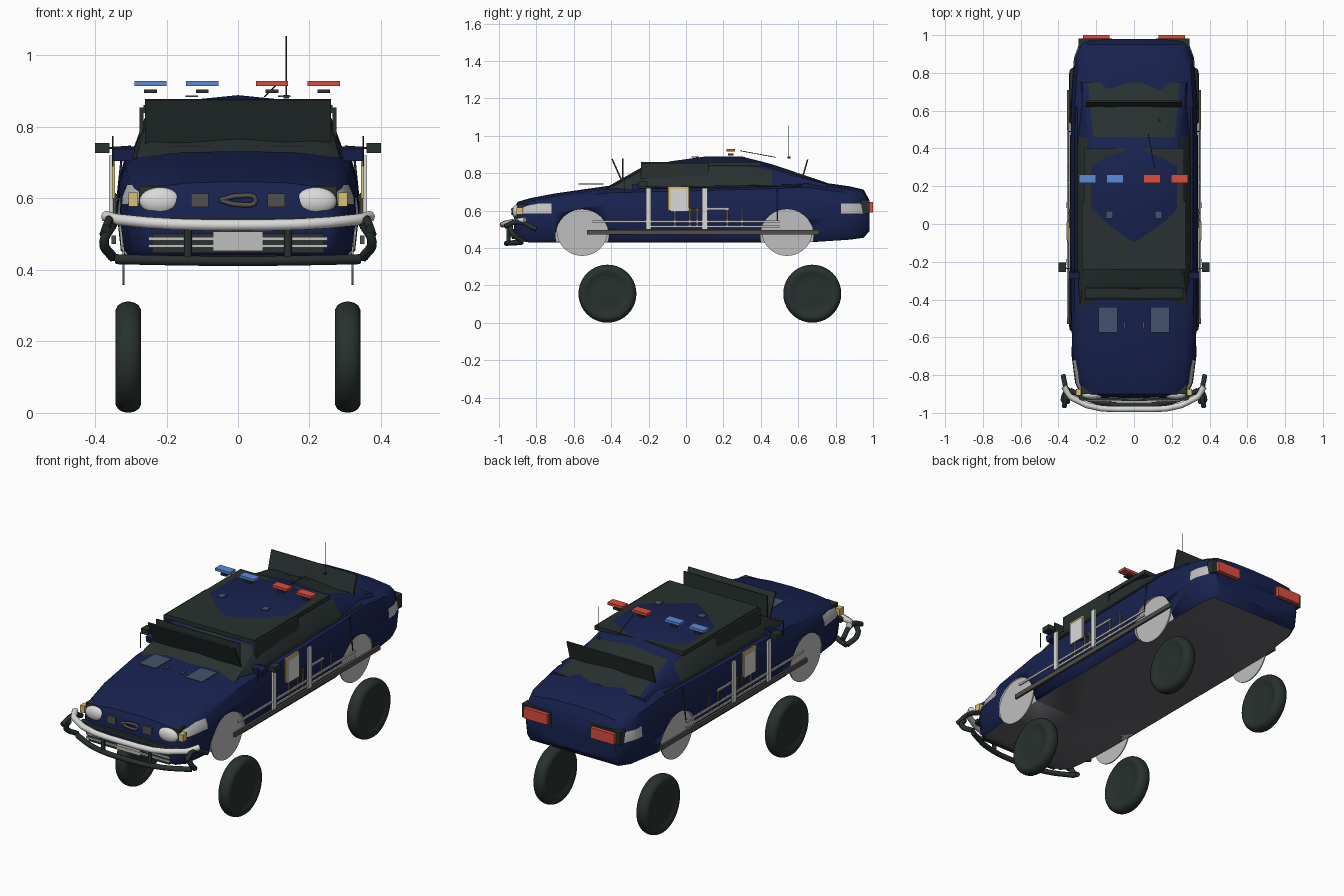
import bpy, bmesh, math
from mathutils import Matrix

if "Cube" in bpy.data.objects:
    bpy.data.objects.remove(bpy.data.objects["Cube"])


def material(name, r, g, b):
    m = bpy.data.materials.new(name)
    m.use_nodes = True
    m.diffuse_color = (r, g, b, 1)
    bsdf = m.node_tree.nodes["Principled BSDF"]
    bsdf.inputs["Base Color"].default_value = (r, g, b, 1)
    bsdf.inputs["Roughness"].default_value = 0.6
    return m


NAVY = material("navy paint", 0.009, 0.016, 0.078)
DARK = material("dark trim", 0.021, 0.031, 0.029)
GREY = material("light grey", 0.52, 0.52, 0.52)
SILVER = material("silver", 0.7, 0.7, 0.69)
RED = material("red lens", 0.72, 0.075, 0.05)
BLUE = material("blue lens", 0.11, 0.25, 0.68)
YELLOW = material("amber", 0.7, 0.54, 0.16)
FLOOR = material("floor grey", 0.13, 0.13, 0.145)
SLATE = material("slate", 0.055, 0.085, 0.15)
BRONZE = material("bronze grey", 0.085, 0.08, 0.07)


def finish(name, bm, mats, smooth=False):
    bmesh.ops.recalc_face_normals(bm, faces=bm.faces)
    mesh = bpy.data.meshes.new(name)
    bm.to_mesh(mesh)
    bm.free()
    obj = bpy.data.objects.new(name, mesh)
    bpy.context.collection.objects.link(obj)
    for m in mats:
        mesh.materials.append(m)
    if smooth:
        bpy.ops.object.select_all(action='DESELECT')
        obj.select_set(True)
        bpy.context.view_layer.objects.active = obj
        bpy.ops.object.shade_smooth_by_angle(angle=math.radians(38))
    return obj


def box(name, centre, size, mat, tilt=0):
    bm = bmesh.new()
    bmesh.ops.create_cube(bm, size=1, matrix=Matrix.Translation(centre)
                          @ Matrix.Rotation(tilt, 4, 'X') @ Matrix.Diagonal((*size, 1)))
    return finish(name, bm, [mat])


def tube(name, points, radius, mat):
    curve = bpy.data.curves.new(name, 'CURVE')
    curve.dimensions = '3D'
    curve.bevel_depth, curve.bevel_resolution, curve.resolution_u = radius, 2, 4
    curve.use_fill_caps = True
    spline = curve.splines.new('BEZIER')
    spline.bezier_points.add(len(points) - 1)
    for bp, p in zip(spline.bezier_points, points):
        bp.co = p
        bp.handle_left_type = bp.handle_right_type = 'AUTO' if len(points) > 2 else 'VECTOR'
    obj = bpy.data.objects.new(name, curve)
    bpy.context.collection.objects.link(obj)
    curve.materials.append(mat)


def cylinder(name, centre, radius, depth, mats):
    bm = bmesh.new()
    bmesh.ops.create_cone(bm, cap_ends=True, segments=40, radius1=radius, radius2=radius, depth=depth,
                          matrix=Matrix.Translation(centre) @ Matrix.Rotation(math.pi / 2, 4, 'Y'))
    for f in bm.faces:
        f.material_index = len(mats) - 1
    return finish(name, bm, mats, True)


def loft(stations, section):
    """Skin closed mirrored sections; returns the bmesh and face grid (segment, band, face)."""
    bm = bmesh.new()
    rings = []
    for st in stations:
        half = section(*st)
        pts = half + [(-x, z) for x, z in reversed(half) if x > 1e-6]
        rings.append([bm.verts.new((x, st[0], z)) for x, z in pts])
    grid, n = [], len(rings[0])
    for i in range(len(rings) - 1):
        for j in range(n):
            k = (j + 1) % n
            grid.append((i, j, bm.faces.new((rings[i][j], rings[i][k], rings[i + 1][k], rings[i + 1][j]))))
    bm.faces.new(rings[0])
    bm.faces.new(rings[-1])
    return bm, grid


# Lower body: station = y, half width, bottom, top
def body_section(y, w, b, t):
    return [(0, b), (0.9 * w, b), (0.965 * w, b + 0.025), (w, b + 0.45 * (t - b)), (0.985 * w, b + 0.7 * (t - b)),
            (0.93 * w, t - 0.03), (0.82 * w, t - 0.008), (0.45 * w, t + 0.004), (0, t + 0.007)]


bm, _ = loft([(-0.92, .25, .46, .6), (-0.9, .285, .44, .64), (-0.84, .312, .43, .658), (-0.7, .33, .43, .685),
              (-0.42, .338, .43, .725), (0, .34, .43, .735), (0.4, .34, .43, .745), (0.65, .335, .43, .755),
              (0.88, .318, .445, .722), (0.95, .292, .455, .705), (0.98, .265, .49, .65)], body_section)
for co, no in (((0, 0, .585), (0, 0, 1)), ((0, 0, .638), (0, 0, 1)), ((0, .83, 0), (0, 1, 0)), ((0, -.72, 0), (0, 1, 0))):
    bmesh.ops.bisect_plane(bm, geom=bm.verts[:] + bm.edges[:] + bm.faces[:], plane_co=co, plane_no=no)
bmesh.ops.recalc_face_normals(bm, faces=bm.faces)
for f in bm.faces:
    c = f.calc_center_median()
    if f.normal.z < -0.8 and c.z < .5:
        f.material_index = 2
    elif .585 < c.z < .638 and abs(f.normal.x) > .6 and (c.y > .83 or c.y < -.72):
        f.material_index = 1
body = finish("body", bm, [NAVY, GREY, FLOOR], True)

# Wheel arches cut from the body
for s in (-1, 1):
    for y in (-0.555, 0.54):
        cutter = cylinder("arch_cutter", (s * .36, y, .465), .143, .12, [NAVY, GREY])
        mod = body.modifiers.new("arch", 'BOOLEAN')
        mod.operation, mod.solver, mod.object = 'DIFFERENCE', 'EXACT', cutter
        bpy.context.view_layer.objects.active = body
        bpy.ops.object.modifier_apply(modifier=mod.name)
        bpy.data.objects.remove(cutter)


# Cabin: station = y, belt half width, roof half width, top
def cabin_section(y, wb, wr, t):
    low = min(.72, t - .03)
    return [(0, low), (wb, low), (wr + .015, low + (t - low) * .72), (wr - .015, low + (t - low) * .85),
            (.5 * wr, t - .012), (0, t)]


bm, grid = loft([(-0.43, .28, .27, .722), (-0.23, .3, .245, .835), (-0.08, .3, .24, .864), (0.1, .3, .24, .889),
                 (0.3, .3, .24, .889), (0.46, .3, .23, .848), (0.75, .285, .26, .75)], cabin_section)
for i, j, f in grid:
    front_glass = i == 0
    side_glass = j in (1, 8) and 0 < i < 5
    rear_glass = i == 5 and 2 < j < 7
    f.material_index = 1 if front_glass or side_glass or rear_glass else 0
finish("cabin", bm, [NAVY, DARK], True)

# Flat dark panels around the cabin
box("roof_panel", (0, .08, .85), (.53, .64, .022), DARK)
box("front_visor_panel", (0, -.368, .815), (.52, .008, .135), DARK, math.radians(24))
box("front_inner_panel", (0, -.338, .815), (.5, .006, .125), DARK)
box("rear_visor_panel", (0, .633, .812), (.51, .008, .128), DARK, math.radians(-16))
for s in (-1, 1):
    box("side_window_panel", (s * .27, -.06, .79), (.012, .36, .13), DARK)

# Wheels lathed about x, and arch discs
half = [(.031, 0), (.03, .06), (.027, .098), (.031, .106), (.036, .122), (.035, .134), (.029, .145), (.018, .152), (.006, .155)]
profile = half + [(-x, r) for x, r in reversed(half)]
for s in (-1, 1):
    for end, y in (("front", -.42), ("rear", .675)):
        bm = bmesh.new()
        vs = [bm.verts.new((x, 0, r)) for x, r in profile]
        es = [bm.edges.new(e) for e in zip(vs, vs[1:])]
        bmesh.ops.spin(bm, geom=vs + es, axis=(1, 0, 0), cent=(0, 0, 0), steps=40, angle=math.tau)
        bmesh.ops.remove_doubles(bm, verts=bm.verts, dist=1e-5)
        bmesh.ops.translate(bm, verts=bm.verts, vec=(s * .307, y, .156))
        finish(end + "_wheel", bm, [DARK], True)
    for y in (-.555, .54):
        cylinder("arch_disc", (s * .32, y, .495), .137, .006, [GREY])

# Front bars
tube("bull_bar", [(-.37, -.86, .55), (-.33, -.92, .54), (0, -.98, .525), (.33, -.92, .54), (.37, -.86, .55)], .016, SILVER)
tube("lower_bar", [(-.34, -.88, .43), (-.2, -.94, .427), (0, -.96, .425), (.2, -.94, .427), (.34, -.88, .43)], .014, DARK)
for s in (-1, 1):
    tube("bar_end", [(s * .35, -.94, .53), (s * .375, -.93, .48), (s * .35, -.87, .435)], .014, DARK)
    tube("bar_hook", [(s * .37, -.97, .515), (s * .36, -.9, .54), (s * .375, -.8, .5)], .013, DARK)
    tube("bar_upright", [(s * .14, -.95, .43), (s * .14, -.95, .52)], .011, DARK)

# Nose: grille, lower trim, lamps
tube("grille_ring", [(-.05, -.925, .595), (0, -.928, .607), (.05, -.925, .595), (0, -.928, .583), (-.05, -.925, .595)], .007, BRONZE)
box("lower_intake", (0, -.915, .475), (.48, .03, .055), DARK)
box("number_panel", (0, -.933, .48), (.14, .008, .055), GREY)
for z in (.487, .467):
    box("intake_strip", (0, -.935, z), (.5, .008, .009), GREY)
box("bumper_strip", (0, -.92, .535), (.58, .03, .02), DARK)
for s in (-1, 1):
    box("grille_lamp", (s * .107, -.918, .595), (.05, .014, .038), BRONZE)
    box("lamp_housing", (s * .22, -.87, .602), (.115, .06, .066), DARK)
    bm = bmesh.new()
    bmesh.ops.create_uvsphere(bm, u_segments=24, v_segments=12, radius=1,
                              matrix=Matrix.Translation((s * .218, -.905, .593)) @ Matrix.Diagonal((.058, .024, .038, 1)))
    finish("headlamp", bm, [SILVER], True)
    box("indicator", (s * .293, -.89, .597), (.026, .035, .038), YELLOW)
    # Tail lamps
    box("tail_housing", (s * .205, .958, .62), (.175, .046, .072), DARK)
    box("tail_lamp", (s * .2, .99, .618), (.14, .022, .056), RED)

# Mirrors, door fittings and running bars
for s in (-1, 1):
    box("door_mirror", (s * .318, -.27, .725), (.06, .035, .034), NAVY, .2)
    box("outer_mirror", (s * .38, -.23, .741), (.04, .05, .028), DARK)
    tube("mirror_arm", [(s * .3, -.25, .745), (s * .37, -.23, .74)], .003, DARK)
    tube("mirror_post", [(s * .35, -.33, .69), (s * .35, -.33, .775)], .002, DARK)
    box("side_bar", (s * .348, .09, .485), (.012, 1.24, .024), BRONZE)
    for y in (-.2, .1):
        box("door_post", (s * .356, y, .61), (.01, .028, .22), SILVER)
    for y0, y1, z in ((-.5, .5, .543), (-.2, .5, .515), (.1, .23, .61)):
        box("door_rail", (s * .35, (y0 + y1) / 2, z), (.008, y1 - y0, .011), GREY)
    for y in (-.06, .02, .06, .22, .3):
        box("door_bracket", (s * .346, y, .565), (.008, .012, .1), BRONZE)
    box("clipboard_back", (s * .348, -.04, .665), (.008, .112, .13), YELLOW)
    box("clipboard_sheet", (s * .355, -.036, .656), (.006, .095, .12), SILVER)
    box("door_handle", (s * .34, .03, .605), (.012, .1, .016), DARK)
    tube("rear_door_seam", [(s * .343, .49, .54), (s * .325, .49, .72)], .003, DARK)
    tube("window_sill", [(s * .305, -.25, .722), (s * .305, .62, .735)], .005, DARK)
    # Hood plates
    box("hood_plate", (s * .138, -.508, .743), (.1, .135, .005), SLATE)
    box("hood_clip", (s * .05, -.535, .743), (.012, .04, .005), SLATE)

# Roof lights and aerials
for x, m in ((-.245, BLUE), (-.1, BLUE), (.095, RED), (.24, RED)):
    box("roof_light", (x, .24, .922), (.09, .046, .014), m)
    box("roof_light_mount", (x, .24, .9), (.036, .03, .01), DARK)
for s in (-1, 1):
    box("roof_clip", (s * .13, .05, .886), (.035, .04, .005), SLATE)
tube("tall_aerial", [(.135, .55, .88), (.135, .55, 1.055)], .002, DARK)
tube("aerial_base", [(.135, .55, .88), (.135, .55, .89)], .008, DARK)
tube("slanted_aerial", [(.075, .48, .885), (.11, .29, .92)], .002, DARK)
